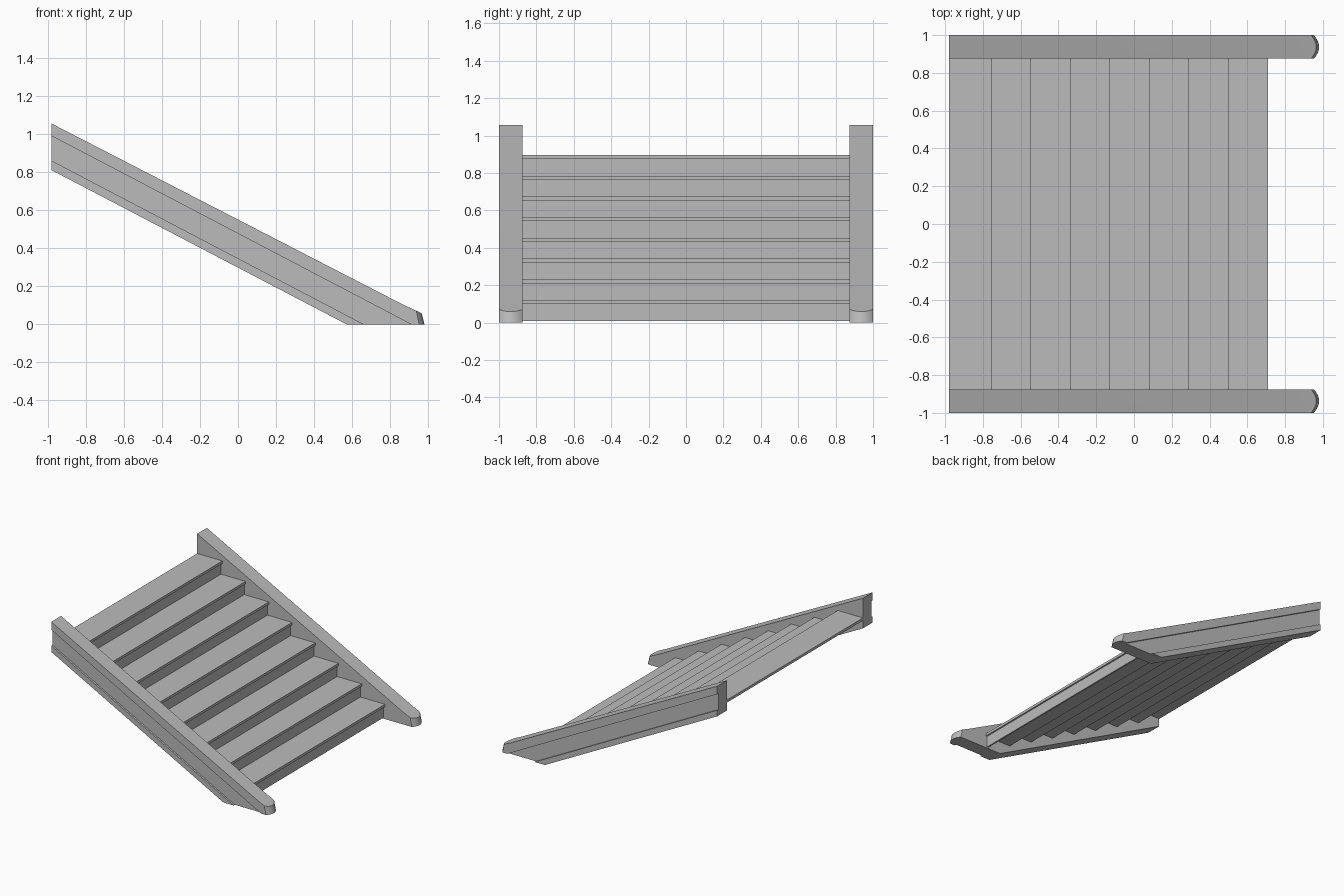
import bpy
import bmesh
import math

cube = bpy.data.objects.get("Cube")
if cube:
    bpy.data.objects.remove(cube, do_unlink=True)

grey = bpy.data.materials.new("plain_grey")
grey.use_nodes = True
grey.diffuse_color = (0.5, 0.5, 0.5, 1)
grey.node_tree.nodes["Principled BSDF"].inputs["Base Color"].default_value = (0.5, 0.5, 0.5, 1)


def loft(name, sections):
    """Solid skinned through matching cross-sections, capped at both ends."""
    bm = bmesh.new()
    rings = [[bm.verts.new(p) for p in s] for s in sections]
    n = len(rings[0])
    for a, b in zip(rings, rings[1:]):
        for i in range(n):
            j = (i + 1) % n
            bm.faces.new((a[i], a[j], b[j], b[i]))
    bm.faces.new(rings[0])
    bm.faces.new(rings[-1])
    bmesh.ops.recalc_face_normals(bm, faces=bm.faces)
    mesh = bpy.data.meshes.new(name)
    bm.to_mesh(mesh)
    bm.free()
    mesh.materials.append(grey)
    obj = bpy.data.objects.new(name, mesh)
    bpy.context.collection.objects.link(obj)
    return obj


def box(name, x0, x1, half_y, z0, z1):
    outline = [(x0, z0), (x1, z0), (x1, z1), (x0, z1)]
    return loft(name, [[(x, y, z) for x, z in outline] for y in (-half_y, half_y)])


BACK = -0.98
INNER, OUTER = 0.875, 1.0
RECESS = 0.015


# Sloping side board, its nose rounded in plan
def board_section(y):
    t = (y - (INNER + OUTER) / 2) / ((OUTER - INNER) / 2)
    r = 0.028 * t * t
    return [(BACK, 0.81), (0.57, 0), (0.98 - r, 0),
            (0.965 - r, 0.058 + 0.45 * r), (0.868, 0.103), (BACK, 1.055)]


# Long recessed panel cut into the outer face of each board
def panel_section():
    slope = 0.524
    ends = (BACK - 0.1, 1.1)
    low = [(x, 0.86 - slope * (x - BACK)) for x in ends]
    high = [(x, 0.99 - slope * (x - BACK)) for x in reversed(ends)]
    return low + high


STATIONS = 12
for side, label in ((1, "left"), (-1, "right")):
    sections = []
    for k in range(STATIONS + 1):
        y = INNER + (OUTER - INNER) * (1 - math.cos(math.pi * k / STATIONS)) / 2
        sections.append([(x, side * y, z) for x, z in board_section(y)])
    board = loft(label + "_stringer", sections)
    cutter = loft("panel_cutter", [[(x, side * y, z) for x, z in panel_section()]
                                   for y in (OUTER - RECESS, OUTER + 0.1)])
    cutter.hide_render = True
    cut = board.modifiers.new("panel", "BOOLEAN")
    cut.operation = "DIFFERENCE"
    cut.solver = "EXACT"
    cut.object = cutter
    bpy.ops.object.select_all(action="DESELECT")
    bpy.context.view_layer.objects.active = board
    board.select_set(True)
    bpy.ops.object.modifier_apply(modifier=cut.name)
    bpy.data.objects.remove(cutter, do_unlink=True)
    bpy.ops.object.shade_smooth_by_angle(angle=math.radians(25))

# Treads with a small overhang, each above its riser
STEPS = 8
RUN, RISE = 0.209, 0.1107
THICK, OVERHANG = 0.021, 0.012
for i in range(STEPS):
    nose = 0.71 - i * RUN
    top = 0.12 + i * RISE
    box(f"tread_{i + 1}", max(nose - RUN - 0.025, BACK), nose, INNER, top - THICK, top)
    box(f"riser_{i + 1}", nose - OVERHANG - 0.013, nose - OVERHANG, INNER,
        top - RISE, top - THICK)
